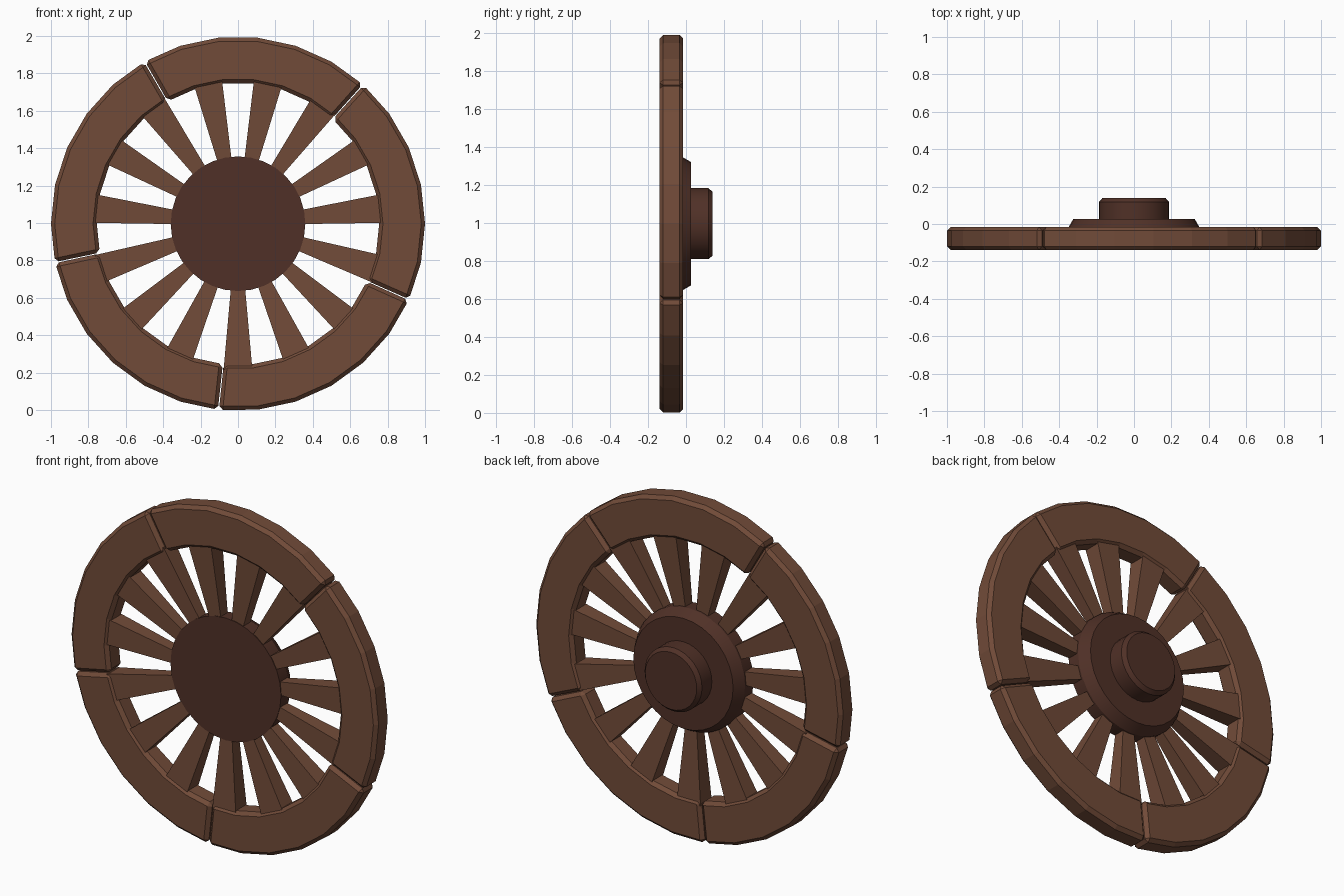
import bpy, bmesh, math
from mathutils import Vector

if "Cube" in bpy.data.objects:
    bpy.data.objects.remove(bpy.data.objects["Cube"])

CZ = 0.996               # wheel centre height
Y0, Y1 = -0.14, -0.015   # rim front and back
YM = (Y0 + Y1) / 2


def material(name, rgb):
    m = bpy.data.materials.new(name)
    m.diffuse_color = (*rgb, 1)
    m.use_nodes = True
    m.node_tree.nodes["Principled BSDF"].inputs["Base Color"].default_value = m.diffuse_color
    return m


wood = material("brown_wood", (0.165, 0.070, 0.040))
dark = material("dark_brown_wood", (0.080, 0.030, 0.020))


def polar(r, a, y):
    return Vector((r * math.cos(a), y, CZ + r * math.sin(a)))


def finish(name, bm, mat):
    bmesh.ops.recalc_face_normals(bm, faces=bm.faces[:])
    me = bpy.data.meshes.new(name)
    bm.to_mesh(me)
    bm.free()
    me.materials.append(mat)
    ob = bpy.data.objects.new(name, me)
    bpy.context.collection.objects.link(ob)
    return ob


def loft(bm, rings):
    """Skin equal-sized vertex rings and cap both ends."""
    rows = [[bm.verts.new(p) for p in ring] for ring in rings]
    n = len(rows[0])
    for a, b in zip(rows, rows[1:]):
        for i in range(n):
            j = (i + 1) % n
            bm.faces.new((a[i], a[j], b[j], b[i]))
    bm.faces.new(rows[0])
    bm.faces.new(rows[-1])
    return rows


# Rim: five bevelled felloes, each six flat sections long
for k in range(5):
    start = math.radians(48 + 72 * k)
    rings = []
    for i in range(7):
        a = start + math.radians(12 * i)
        a += {0: 0.003, 6: -0.003}.get(i, 0)
        rings.append([polar(0.755, a, Y0), polar(1.0, a, Y0),
                      polar(1.0, a, Y1), polar(0.755, a, Y1)])
    bm = bmesh.new()
    loft(bm, rings)
    ob = finish(f"rim_segment_{k + 1}", bm, wood)
    bev = ob.modifiers.new("bevel", 'BEVEL')
    bev.width = 0.02
    bev.segments = 1
    bev.limit_method = 'ANGLE'
    bev.angle_limit = math.radians(30)

# Spokes: fifteen bars that widen toward the rim
for k in range(15):
    a = math.radians(-90 + 24 * k)
    t = Vector((-math.sin(a), 0, math.cos(a)))
    rings = []
    for r, w, d in ((0.30, 0.034, 0.030), (0.78, 0.077, 0.052)):
        rings.append([polar(r, a, YM + sy * d) + t * (sx * w)
                      for sx, sy in ((-1, -1), (1, -1), (1, 1), (-1, 1))])
    bm = bmesh.new()
    loft(bm, rings)
    finish(f"spoke_{k + 1}", bm, wood)


# Turned hub parts: smooth around, sharp between profile steps
def turned(name, profile, sides=32):
    bm = bmesh.new()
    rows = loft(bm, [[polar(r, 2 * math.pi * i / sides, y) for i in range(sides)]
                     for r, y in profile])
    for f in bm.faces:
        f.smooth = len(f.verts) == 4
    for row in rows:
        for i in range(sides):
            bm.edges.get((row[i], row[(i + 1) % sides])).smooth = False
    return finish(name, bm, dark)


turned("hub", [(0.36, -0.114), (0.36, -0.035), (0.325, 0.026)])
turned("axle_cap", [(0.187, 0.0), (0.187, 0.118), (0.168, 0.14)])
